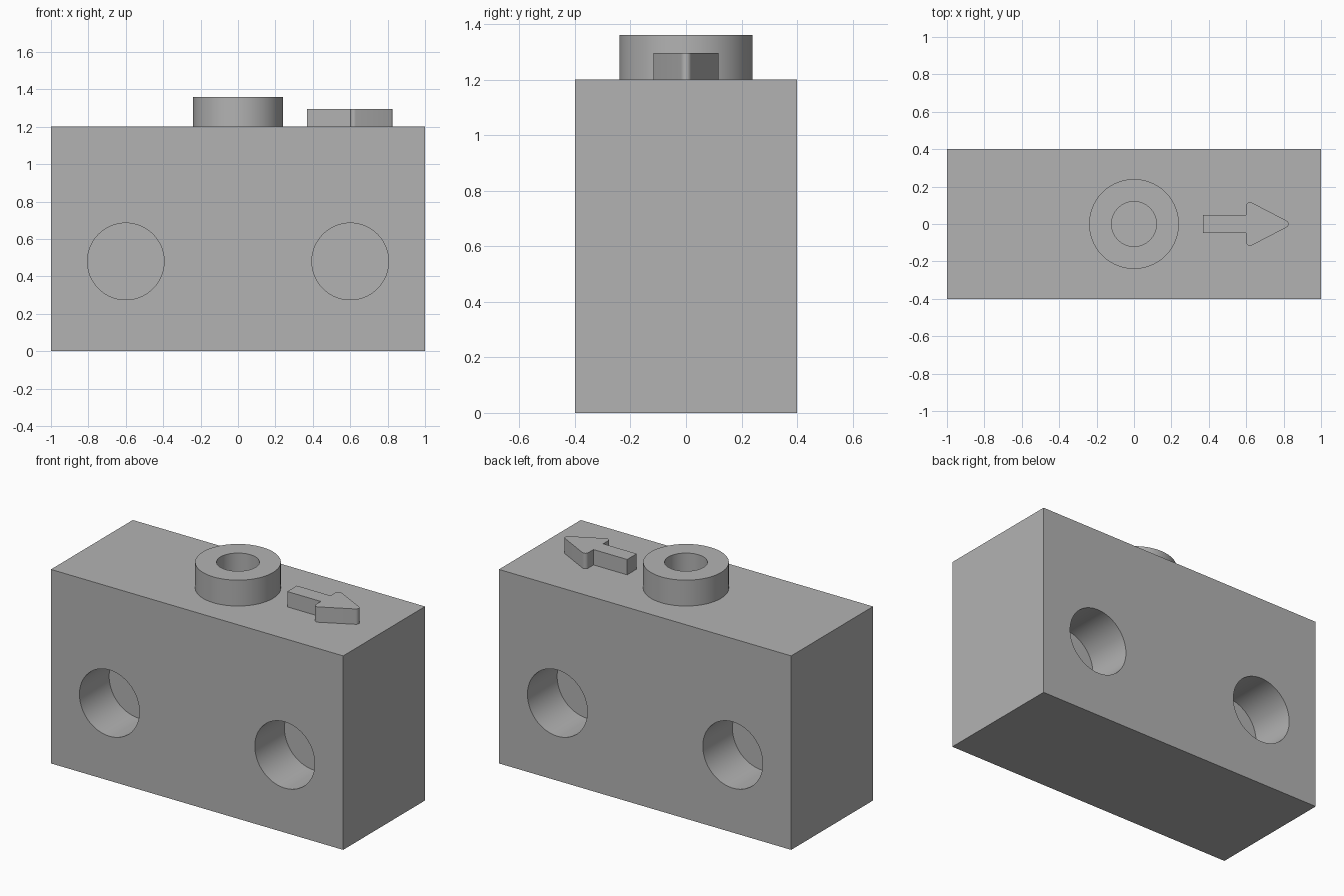
import bpy
import bmesh
from math import sin, cos, pi, radians, atan2

if "Cube" in bpy.data.objects:
    bpy.data.objects.remove(bpy.data.objects["Cube"], do_unlink=True)

# Single flat colour
grey = bpy.data.materials.new("plain grey")
grey.use_nodes = True
colour = (0.45, 0.45, 0.45, 1)
grey.diffuse_color = colour
grey.node_tree.nodes["Principled BSDF"].inputs["Base Color"].default_value = colour

BODY_TOP = 1.2


def finish(obj, name):
    obj.name = obj.data.name = name
    if not obj.data.materials:
        obj.data.materials.append(grey)
    return obj


def cylinder(name, radius, depth, location, rotation=(0, 0, 0)):
    bpy.ops.mesh.primitive_cylinder_add(vertices=96, radius=radius, depth=depth,
                                        location=location, rotation=rotation)
    return finish(bpy.context.object, name)


def cut(target, cutter):
    cutter.hide_render = True
    mod = target.modifiers.new(cutter.name, "BOOLEAN")
    mod.operation = "DIFFERENCE"
    mod.solver = "EXACT"
    mod.object = cutter
    bpy.context.view_layer.objects.active = target
    bpy.ops.object.modifier_apply(modifier=mod.name)
    bpy.data.objects.remove(cutter, do_unlink=True)


def smooth(obj):
    bpy.ops.object.select_all(action="DESELECT")
    obj.select_set(True)
    bpy.context.view_layer.objects.active = obj
    bpy.ops.object.shade_smooth_by_angle(angle=radians(30))


def arc(cx, cy, r, start, end, steps=8):
    angles = [start + (end - start) * i / steps for i in range(steps + 1)]
    return [(cx + r * cos(a), cy + r * sin(a)) for a in angles]


# Block with two blind holes on the front and two on the back
bpy.ops.mesh.primitive_cube_add(size=1, location=(0, 0, BODY_TOP / 2))
body = finish(bpy.context.object, "body_block")
body.scale = (2, 0.8, BODY_TOP)
bpy.ops.object.transform_apply(location=True, rotation=False, scale=True)
HOLE_DEPTH = 0.29
for x in (-0.6, 0.6):
    for y in (-0.4, 0.4):
        cut(body, cylinder("hole_cutter", 0.205, HOLE_DEPTH * 2,
                           (x, y, 0.48), (pi / 2, 0, 0)))
smooth(body)

# Raised ring in the middle of the top
ring = cylinder("top_ring", 0.24, 0.16, (0, 0, BODY_TOP + 0.08))
cut(ring, cylinder("ring_cutter", 0.12, 0.4, (0, 0, BODY_TOP + 0.08)))
smooth(ring)

# Raised arrow with rounded head corners, pointing to +x
neck, tip, half_head, half_shaft, r = 0.6, 0.85, 0.13, 0.047, 0.02
slope = atan2(tip - neck, half_head)
upper = [(0.37, half_shaft), (neck, half_shaft)]
upper += arc(neck + r, 0.097, r, pi, slope)
upper += arc(tip - r / cos(slope), 0, r, slope, 0)
outline = upper + [(x, -y) for x, y in reversed(upper[:-1])]

bm = bmesh.new()
base = bm.faces.new([bm.verts.new((x, y, BODY_TOP)) for x, y in outline])
top = bmesh.ops.extrude_face_region(bm, geom=[base], use_keep_orig=True)["geom"]
bmesh.ops.translate(bm, vec=(0, 0, 0.095),
                    verts=[v for v in top if isinstance(v, bmesh.types.BMVert)])
bmesh.ops.recalc_face_normals(bm, faces=bm.faces)
mesh = bpy.data.meshes.new("direction_arrow")
bm.to_mesh(mesh)
bm.free()
arrow = bpy.data.objects.new("direction_arrow", mesh)
bpy.context.collection.objects.link(arrow)
smooth(finish(arrow, "direction_arrow"))
